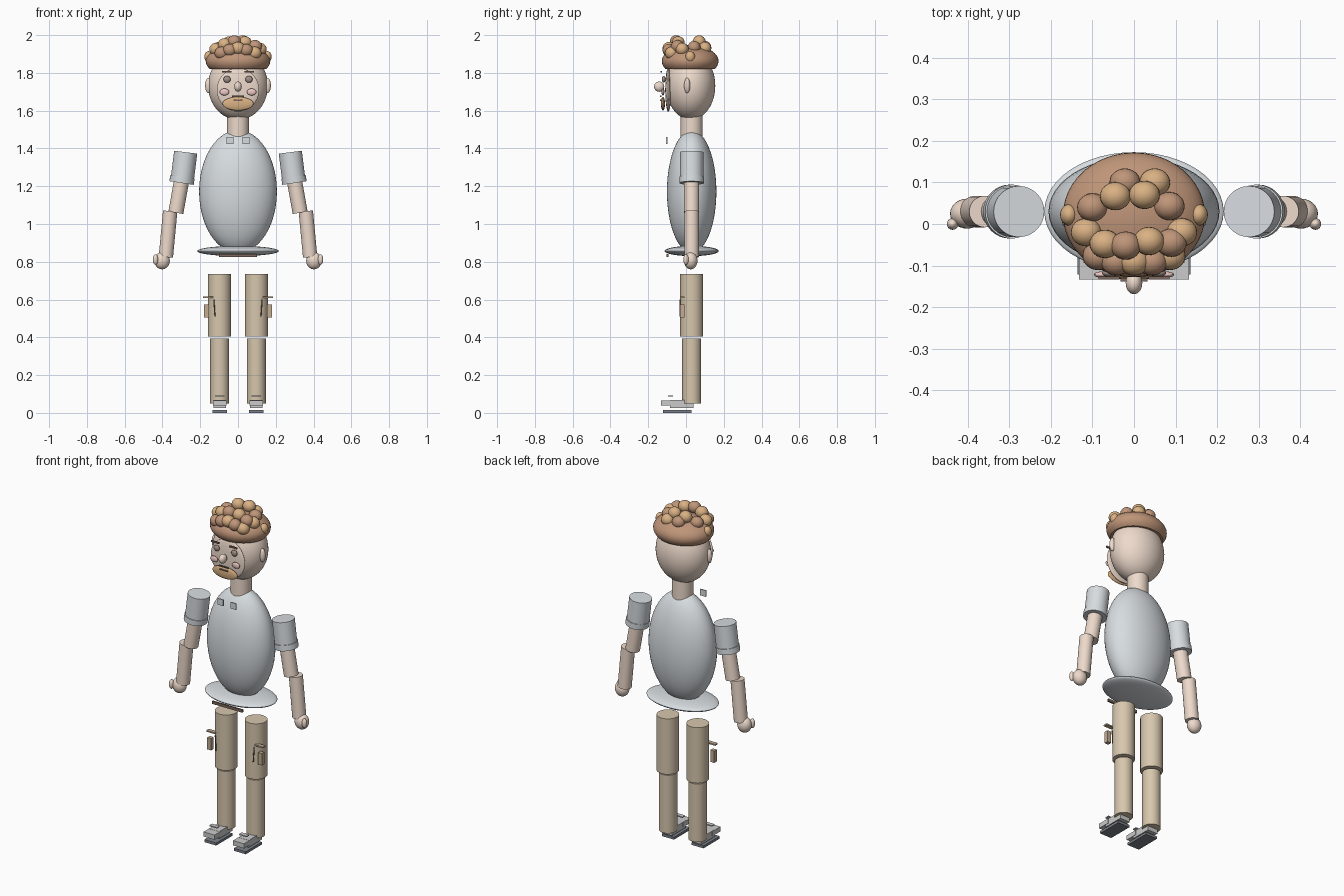
import bpy, bmesh
from mathutils import Vector

if "Cube" in bpy.data.objects:
    bpy.data.objects.remove(bpy.data.objects["Cube"])

YB = 0.03  # depth of the body axis


def mat(name, r, g, b):
    m = bpy.data.materials.new(name)
    m.diffuse_color = (r, g, b, 1)
    m.use_nodes = True
    m.node_tree.nodes["Principled BSDF"].inputs["Base Color"].default_value = m.diffuse_color
    return m


SKIN = mat("skin", 0.85, 0.70, 0.60)
SHIRT = mat("shirt", 0.68, 0.72, 0.75)
TAN = mat("trousers", 0.68, 0.57, 0.42)
POCKET = mat("pocket", 0.55, 0.42, 0.29)
HAIR = mat("hair_dark", 0.52, 0.30, 0.19)
CURL = mat("hair_light", 0.70, 0.44, 0.23)
DARK = mat("dark", 0.20, 0.14, 0.11)
EYE = mat("eye", 0.36, 0.28, 0.25)
PINK = mat("cheek", 0.85, 0.58, 0.56)
WHITE = mat("shoe", 0.85, 0.85, 0.83)
SOLE = mat("sole", 0.20, 0.22, 0.25)


def finish(name, material, smooth=True):
    o = bpy.context.object
    o.name = name
    o.data.materials.append(material)
    if smooth:
        bpy.ops.object.shade_smooth_by_angle()
    return o


def ball(name, loc, radii, material, seg=32):
    bpy.ops.mesh.primitive_uv_sphere_add(segments=seg, ring_count=seg // 2, radius=1, location=loc)
    bpy.context.object.scale = radii
    bpy.ops.object.transform_apply(location=False, rotation=False, scale=True)
    return finish(name, material)


def rod(name, a, b, r, material):
    a, b = Vector(a), Vector(b)
    bpy.ops.mesh.primitive_cylinder_add(vertices=32, radius=r, depth=(b - a).length, location=(a + b) / 2)
    bpy.context.object.rotation_euler = (b - a).to_track_quat('Z', 'Y').to_euler()
    return finish(name, material)


def box(name, loc, size, material):
    bpy.ops.mesh.primitive_cube_add(size=1, location=loc)
    bpy.context.object.scale = size
    bpy.ops.object.transform_apply(location=False, rotation=False, scale=True)
    return finish(name, material, False)


# Torso, hem, neck
ball("torso", (0, YB, 1.172), (0.206, 0.131, 0.325), SHIRT, 48)
ball("shirt_hem", (0, YB, 0.857), (0.216, 0.143, 0.027), SHIRT, 48)
rod("neck", (0, YB, 1.46), (0, YB, 1.58), 0.058, SKIN)
box("belt", (0, -0.098, 0.832), (0.2, 0.01, 0.016), DARK)

# Head and face
ball("head", (0, 0.025, 1.732), (0.158, 0.13, 0.18), SKIN, 48)
ball("face", (0, -0.094, 1.71), (0.112, 0.016, 0.115), SKIN)
ball("nose", (0, -0.142, 1.727), (0.02, 0.027, 0.027), SKIN)
ball("beard", (0, -0.122, 1.637), (0.082, 0.011, 0.036), CURL)
box("mouth", (0, -0.134, 1.655), (0.05, 0.008, 0.007), DARK)
box("moustache", (0, -0.134, 1.676), (0.065, 0.008, 0.006), DARK)

# Hair cap: ellipsoid cut flat below
cap = ball("hair_cap", (0, 0.022, 1.862), (0.171, 0.15, 0.085), HAIR, 48)
bm = bmesh.new()
bm.from_mesh(cap.data)
geom = bm.verts[:] + bm.edges[:] + bm.faces[:]
cut = bmesh.ops.bisect_plane(bm, geom=geom, plane_co=(0, 0, -0.042), plane_no=(0, 0, -1), clear_outer=True)
bmesh.ops.contextual_create(bm, geom=[e for e in cut["geom_cut"] if isinstance(e, bmesh.types.BMEdge)])
bm.to_mesh(cap.data)
bm.free()
bpy.ops.object.shade_smooth_by_angle()

# Curls: x, y, z, tone
curls = [(-.022, .10, 1.935, 0), (.05, .10, 1.93, 1), (-.045, .067, 1.96, 1), (.025, .07, 1.965, 1),
         (-.10, .04, 1.93, 0), (.085, .043, 1.935, 0), (-.115, -.02, 1.925, 1), (.115, -.02, 1.925, 1),
         (-.07, -.048, 1.95, 1), (.036, -.041, 1.96, 1), (-.02, -.052, 1.965, 0), (.09, -.045, 1.94, 0),
         (-.087, -.077, 1.905, 0), (.087, -.077, 1.905, 1), (-.043, -.09, 1.92, 0), (0, -.09, 1.93, 1),
         (.043, -.09, 1.92, 0)]
for x, y, z, tone in curls:
    ball("curl", (x, y, z), (0.037, 0.034, 0.034), CURL if tone else HAIR, 24)

for s, side in ((-1, "right"), (1, "left")):
    # Facial features
    ball(side + "_eye", (s * 0.058, -0.118, 1.766), (0.019, 0.01, 0.018), EYE, 24)
    box(side + "_brow", (s * 0.06, -0.13, 1.806), (0.05, 0.008, 0.009), DARK)
    ball(side + "_cheek", (s * 0.072, -0.122, 1.699), (0.025, 0.008, 0.018), PINK, 24)
    ball(side + "_ear", (s * 0.156, 0.006, 1.733), (0.018, 0.016, 0.041), SKIN, 24)
    ball(side + "_side_curl", (s * 0.156, 0.022, 1.885), (0.022, 0.026, 0.03), CURL, 24)
    box(side + "_collar", (s * 0.042, -0.102, 1.443), (0.037, 0.006, 0.037), SHIRT)

    # Arm
    rod(side + "_sleeve", (s * 0.277, YB, 1.38), (s * 0.297, YB, 1.22), 0.0615, SHIRT)
    rod(side + "_cuff", (s * 0.294, YB, 1.25), (s * 0.299, YB, 1.217), 0.065, SHIRT)
    rod(side + "_upper_arm", (s * 0.295, YB, 1.25), (s * 0.329, YB, 1.06), 0.04, SKIN)
    rod(side + "_forearm", (s * 0.359, YB, 1.068), (s * 0.382, YB, 0.825), 0.038, SKIN)
    ball(side + "_hand", (s * 0.402, 0.025, 0.806), (0.041, 0.036, 0.046), SKIN)
    ball(side + "_thumb", (s * 0.437, 0.0, 0.812), (0.014, 0.014, 0.028), SKIN, 24)

    # Leg
    rod(side + "_thigh", (s * 0.098, YB, 0.405), (s * 0.098, YB, 0.735), 0.061, TAN)
    rod(side + "_shin", (s * 0.097, YB, 0.05), (s * 0.097, YB, 0.395), 0.05, TAN)
    box(side + "_cargo_pocket", (s * 0.167, -0.02, 0.54), (0.026, 0.024, 0.07), POCKET)
    box(side + "_pocket_flap", (s * 0.158, -0.02, 0.612), (0.056, 0.024, 0.008), POCKET)
    rod(side + "_pocket_seam", (s * 0.122, -0.031, 0.51), (s * 0.128, -0.031, 0.6), 0.003, DARK)

    # Shoe
    x = s * 0.097
    box(side + "_shoe", (x, -0.022, 0.046), (0.066, 0.125, 0.042), WHITE)
    box(side + "_shoe_toe", (x, -0.097, 0.052), (0.072, 0.073, 0.028), WHITE)
    box(side + "_shoe_lace", (x, -0.082, 0.09), (0.05, 0.025, 0.006), WHITE)
    box(side + "_sole", (x, -0.046, 0.0075), (0.078, 0.152, 0.015), SOLE)
